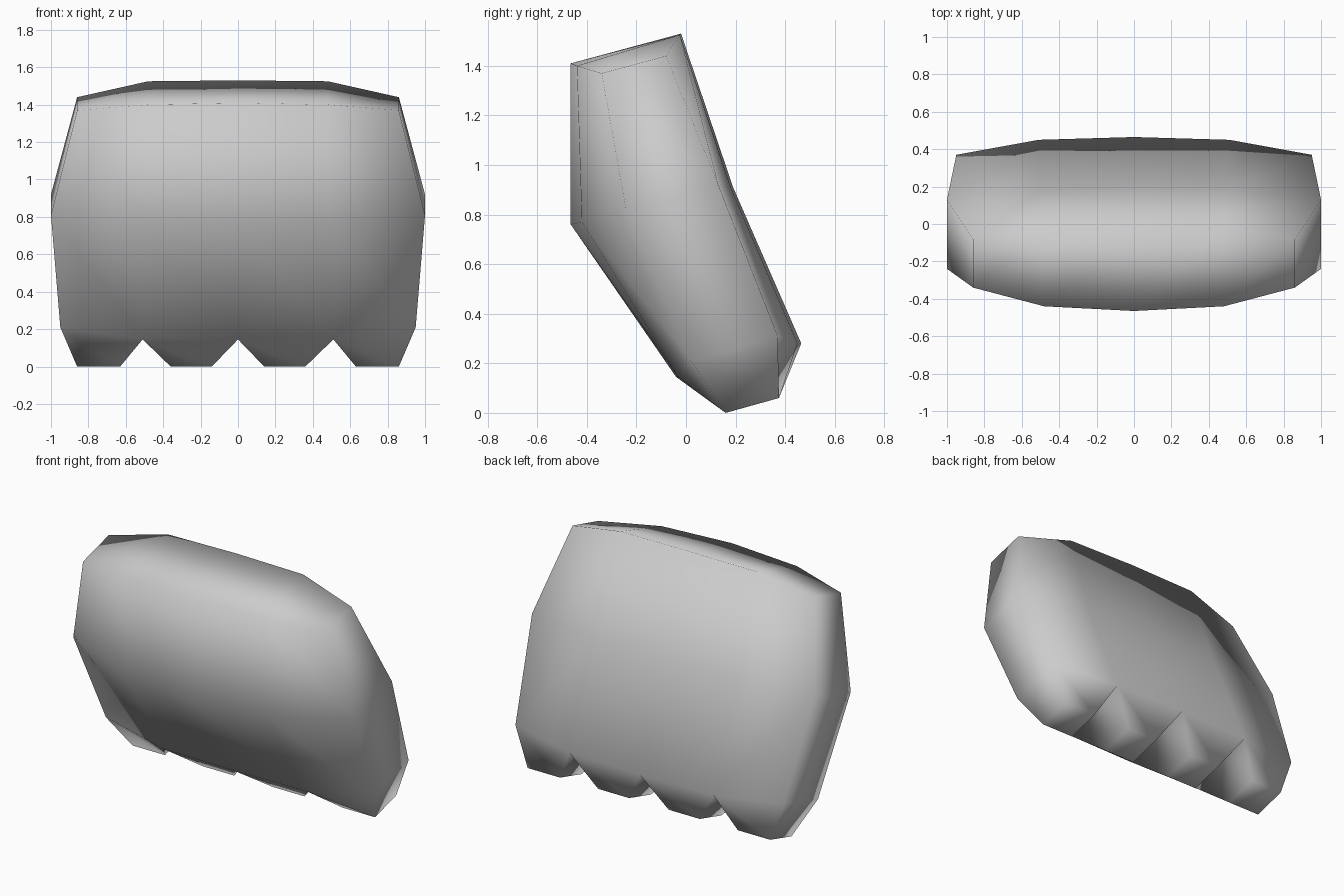
import bpy, bmesh

cube = bpy.data.objects.get("Cube")
if cube:
    bpy.data.objects.remove(cube, do_unlink=True)

# One plain material
grey = bpy.data.materials.new("light grey")
grey.use_nodes = True
colour = (0.6, 0.6, 0.6, 1)
grey.diffuse_color = colour
grey.node_tree.nodes["Principled BSDF"].inputs["Base Color"].default_value = colour

# Half-profile rows, top to knuckles: centre, middle and outer column points
FRONT = [
    [(0, -0.465, 1.41), (0.48, -0.44, 1.40), (0.86, -0.34, 1.37)],
    [(0, -0.465, 0.76), (0.50, -0.42, 0.77), (1.00, -0.24, 0.81)],
    [(0, -0.04, 0.145), (0.51, -0.03, 0.145), (0.95, 0.02, 0.21)],
]
BACK = [
    [(0, -0.02, 1.53), (0.48, -0.025, 1.525), (0.86, -0.08, 1.44)],
    [(0, 0.19, 0.91), (0.50, 0.18, 0.91), (1.00, 0.13, 0.92)],
    [(0, 0.465, 0.28), (0.51, 0.45, 0.28), (0.95, 0.37, 0.31)],
]
# Fingertip x ranges, left to right, and the y, z of the tip edges
TIPS = [(-0.86, -0.63), (-0.36, -0.14), (0.14, 0.36), (0.63, 0.86)]
TIP_FRONT, TIP_BACK = (0.16, 0.0), (0.375, 0.06)

bm = bmesh.new()


def full_row(half):
    """Mirror a half row into five vertices running from -x to +x."""
    points = [(-x, y, z) for x, y, z in reversed(half[1:])] + half
    return [bm.verts.new(p) for p in points]


def strip(a, b):
    """Bridge two equally long vertex rows with quads."""
    for i in range(len(a) - 1):
        bm.faces.new((a[i], a[i + 1], b[i + 1], b[i]))


front = [full_row(r) for r in FRONT]
back = [full_row(r) for r in BACK]

# Palm: front, back, top and the two sides
for r in range(2):
    strip(front[r], front[r + 1])
    strip(back[r], back[r + 1])
strip(front[0], back[0])
for end in (0, -1):
    strip([row[end] for row in front], [row[end] for row in back])

# Four stubby tapered fingers
for i, (x0, x1) in enumerate(TIPS):
    base = [front[2][i], front[2][i + 1], back[2][i + 1], back[2][i]]
    tip = [bm.verts.new(p) for p in ((x0, *TIP_FRONT), (x1, *TIP_FRONT),
                                     (x1, *TIP_BACK), (x0, *TIP_BACK))]
    strip(base + base[:1], tip + tip[:1])
    bm.faces.new(tip)

bmesh.ops.recalc_face_normals(bm, faces=bm.faces[:])
for f in bm.faces:
    f.smooth = True

mesh = bpy.data.meshes.new("hand")
bm.to_mesh(mesh)
bm.free()
mesh.materials.append(grey)
hand = bpy.data.objects.new("hand", mesh)
bpy.context.collection.objects.link(hand)
